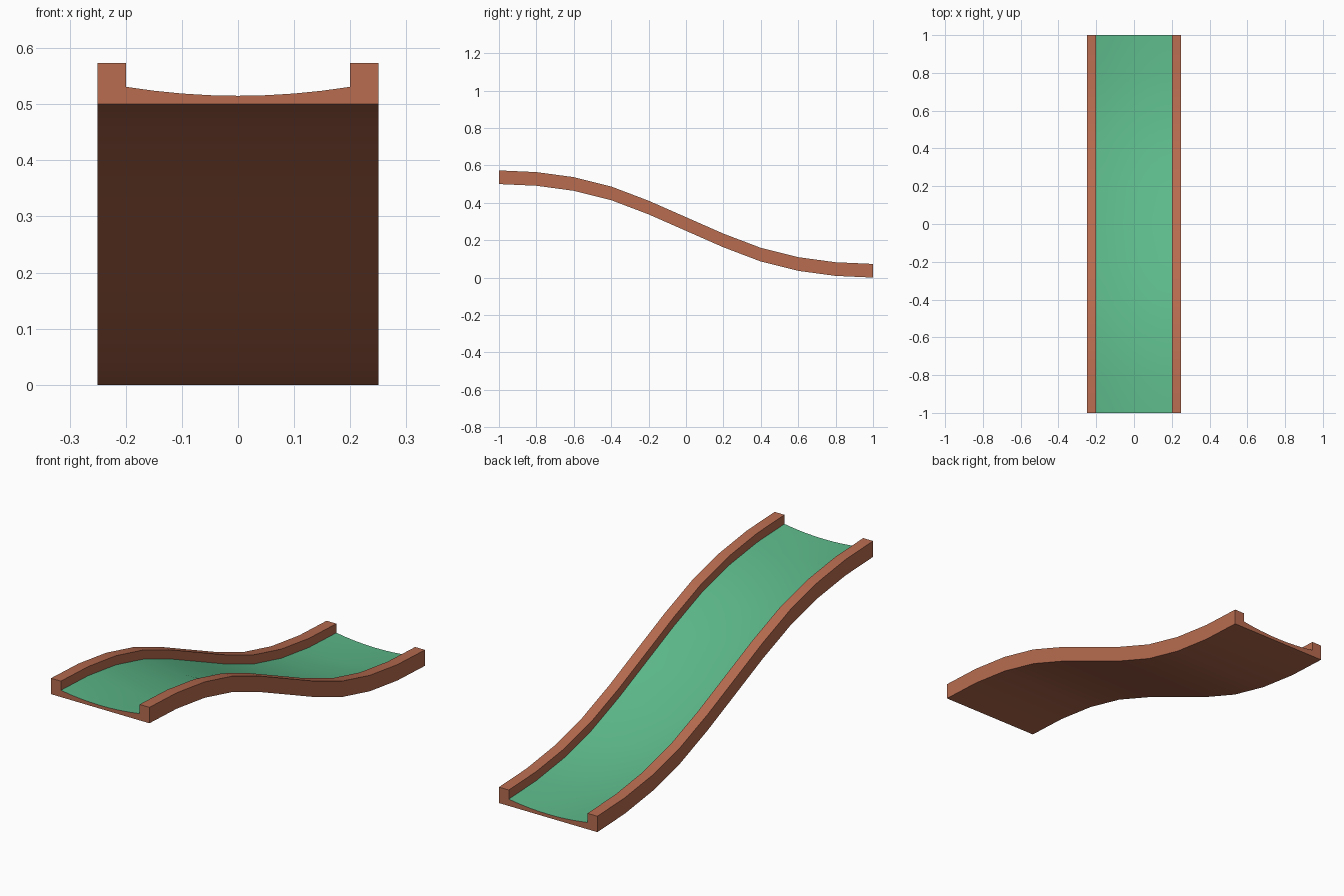
import bpy, bmesh

if "Cube" in bpy.data.objects:
    bpy.data.objects.remove(bpy.data.objects["Cube"])


def material(name, rgb):
    m = bpy.data.materials.new(name)
    m.diffuse_color = (*rgb, 1)
    m.use_nodes = True
    m.node_tree.nodes["Principled BSDF"].inputs["Base Color"].default_value = m.diffuse_color
    return m


brown = material("brick brown", (0.48, 0.15, 0.08))
green = material("felt green", (0.107, 0.48, 0.25))

# Path: underside height along y, point-symmetric about the middle
half = [0.5, 0.491, 0.464, 0.414, 0.338]
heights = half + [0.25] + [0.5 - z for z in reversed(half)]
path = [(-1 + 0.2 * i, z) for i, z in enumerate(heights)]

# Cross-section: flat underside, square kerbs, dished playing floor
N = 8
floor = [(-0.2 + 0.4 * i / N, 0.015 + 0.016 * (2 * i / N - 1) ** 2) for i in range(N + 1)]
section = ([(0.25, 0), (0.25, 0.073), (0.2, 0.073)] + floor[::-1]
           + [(-0.2, 0.073), (-0.25, 0.073), (-0.25, 0)])

# Sloping lane swept along the path
bm = bmesh.new()
rings = [[bm.verts.new((x, y, z + h)) for x, h in section] for y, z in path]
n = len(section)
for a, b in zip(rings, rings[1:]):
    for i in range(n):
        j = (i + 1) % n
        f = bm.faces.new((a[i], a[j], b[j], b[i]))
        # green on the dished floor strips only
        f.material_index = 1 if 3 <= i < 3 + N else 0
bm.faces.new(rings[0])
bm.faces.new(rings[-1][::-1])
bmesh.ops.recalc_face_normals(bm, faces=bm.faces[:])

mesh = bpy.data.meshes.new("sloping_lane")
bm.to_mesh(mesh)
bm.free()
mesh.materials.append(brown)
mesh.materials.append(green)
lane = bpy.data.objects.new("sloping_lane", mesh)
bpy.context.collection.objects.link(lane)
bpy.context.view_layer.objects.active = lane
lane.select_set(True)
bpy.ops.object.shade_smooth_by_angle(angle=0.5)
